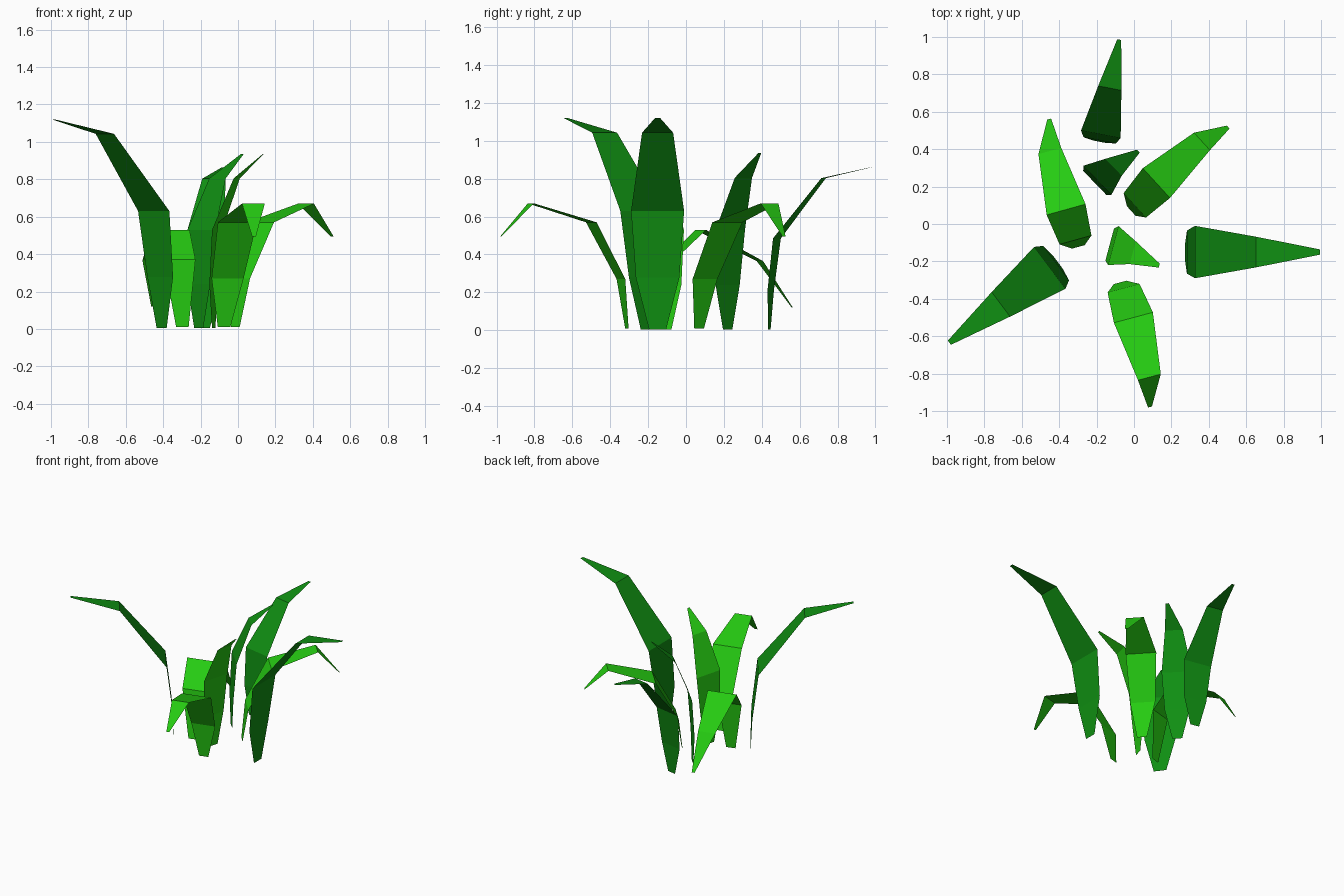
import bpy
import math

if "Cube" in bpy.data.objects:
    bpy.data.objects.remove(bpy.data.objects["Cube"])


def material(name, rgb):
    m = bpy.data.materials.new(name)
    m.diffuse_color = (*rgb, 1)
    m.use_nodes = True
    m.node_tree.nodes["Principled BSDF"].inputs["Base Color"].default_value = m.diffuse_color
    return m


deep = material("deep green", (0.005, 0.27, 0.006))
bright = material("bright green", (0.019, 0.60, 0.006))

# Half widths of a full size leaf, base to tip
WIDTHS = (0.045, 0.115, 0.14, 0.082, 0.014)

# Midrib profiles: (forward, sideways to the right, height), base to tip
TALL = [(0, 0, 0.005), (0.01, 0, 0.278), (0.053, 0, 0.63),
        (0.379, 0, 1.043), (0.722, 0, 1.12)]
UPRIGHT = [(0, 0, 0.005), (0.0, 0, 0.24), (0.02, 0, 0.53),
           (0.13, 0.01, 0.805), (0.285, 0.04, 0.935)]
BENT = [(0, 0.02, 0.01), (0.035, 0.01, 0.27), (0.20, 0, 0.57),
        (0.53, 0, 0.67), (0.685, 0.038, 0.495)]
DROOPING = [(0, 0.01, 0.01), (0.04, 0.005, 0.37), (0.21, 0, 0.53),
            (0.535, 0, 0.365), (0.70, 0.042, 0.12)]


def leaf(name, profile, x, y, degrees, size, width, mat):
    """Flat folded strip rising from (x, y) and leaning along the angle."""
    c, s = math.cos(math.radians(degrees)), math.sin(math.radians(degrees))
    verts = []
    for (f, r, z), w in zip(profile, WIDTHS):
        for side in (r - w * width / size, r + w * width / size):
            verts.append((x + size * (f * c + side * s),
                          y + size * (f * s - side * c), size * z))
    faces = [(2 * i, 2 * i + 1, 2 * i + 3, 2 * i + 2)
             for i in range(len(profile) - 1)]
    mesh = bpy.data.meshes.new(name)
    mesh.from_pydata(verts, [], faces)
    mesh.materials.append(mat)
    ob = bpy.data.objects.new(name, mesh)
    bpy.context.collection.objects.link(ob)


# Tall outer leaves
leaf("right_leaf", TALL, 0.273, -0.15, 0, 1, 1, deep)
leaf("left_leaf", TALL, -0.408, -0.203, 216.7, 1, 1, deep)
leaf("back_leaf", TALL, -0.185, 0.44, 79, 0.77, 0.77, deep)

# Upright inner leaves
leaf("inner_back_leaf", UPRIGHT, -0.21, 0.22, 44, 1, 0.77, deep)
leaf("inner_front_leaf", UPRIGHT, -0.13, -0.11, -15, 1, 0.77, bright)

# Bent and drooping leaves
leaf("front_bent_leaf", BENT, -0.055, -0.307, -75, 1, 0.77, bright)
leaf("back_right_bent_leaf", BENT, -0.028, 0.084, 42.4, 1, 0.77, bright)
leaf("drooping_leaf", DROOPING, -0.307, -0.125, 105.5, 1, 0.77, bright)
